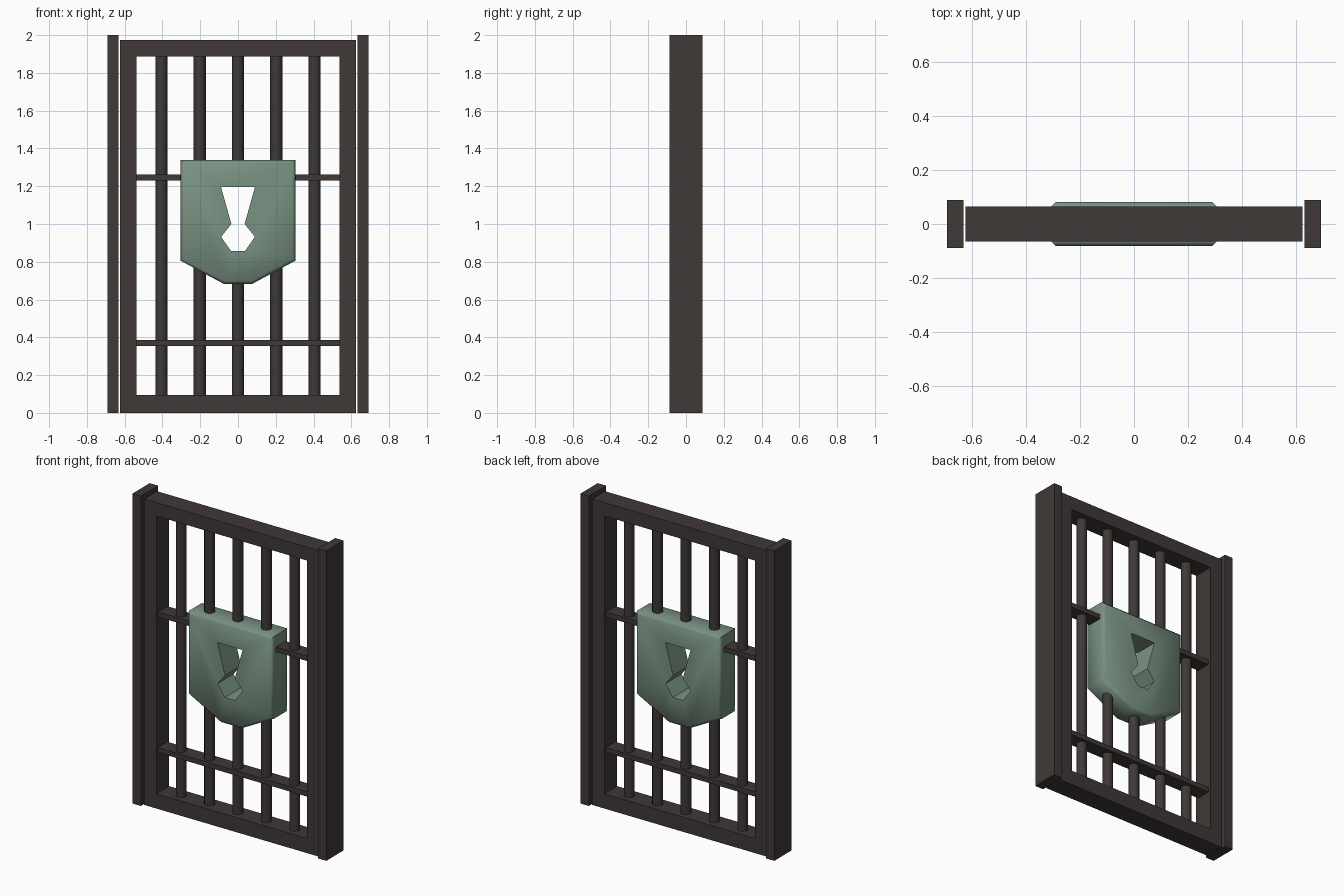
import bpy, bmesh, math

if "Cube" in bpy.data.objects:
    bpy.data.objects.remove(bpy.data.objects["Cube"])


def material(name, rgb):
    m = bpy.data.materials.new(name)
    m.diffuse_color = (*rgb, 1)
    m.use_nodes = True
    m.node_tree.nodes["Principled BSDF"].inputs["Base Color"].default_value = m.diffuse_color
    return m


IRON = material("dark_iron", (0.050, 0.040, 0.038))
GREEN = material("verdigris_green", (0.190, 0.285, 0.222))


def finish(name, bm, mat, smooth_angle=None):
    """Turn a bmesh into a named object, optionally smooth below an angle."""
    bmesh.ops.recalc_face_normals(bm, faces=bm.faces)
    me = bpy.data.meshes.new(name)
    bm.to_mesh(me)
    bm.free()
    me.materials.append(mat)
    ob = bpy.data.objects.new(name, me)
    bpy.context.collection.objects.link(ob)
    if smooth_angle:
        smooth(ob, smooth_angle)
    return ob


def smooth(ob, angle):
    bpy.ops.object.select_all(action='DESELECT')
    ob.select_set(True)
    bpy.context.view_layer.objects.active = ob
    bpy.ops.object.shade_smooth_by_angle(angle=math.radians(angle))


def box(name, x0, x1, d, z0, z1):
    bm = bmesh.new()
    bmesh.ops.create_cube(bm, size=1)
    for v in bm.verts:
        v.co = ((x0 + x1) / 2 + v.co.x * (x1 - x0), v.co.y * 2 * d,
                (z0 + z1) / 2 + v.co.z * (z1 - z0))
    return finish(name, bm, IRON)


def bar(name, x, z0, z1, r=0.032):
    bm = bmesh.new()
    bmesh.ops.create_cone(bm, cap_ends=True, segments=12, radius1=r, radius2=r, depth=z1 - z0)
    bmesh.ops.translate(bm, verts=bm.verts, vec=(x, 0, (z0 + z1) / 2))
    return finish(name, bm, IRON, 40)


def mirrored_prism(half, d):
    """Prism through y from the right half of a symmetric outline."""
    pts = half + [(-x, z) for x, z in reversed(half)]
    bm = bmesh.new()
    front = bm.faces.new([bm.verts.new((x, -d, z)) for x, z in pts])
    res = bmesh.ops.extrude_face_region(bm, geom=[front], use_keep_orig=True)
    back = [g for g in res["geom"] if isinstance(g, bmesh.types.BMVert)]
    bmesh.ops.translate(bm, verts=back, vec=(0, 2 * d, 0))
    return bm


# Side posts
for s, side in ((-1, "left"), (1, "right")):
    a, b = sorted((s * 0.632, s * 0.692))
    box(side + "_post", a, b, 0.088, 0, 2)

# Door frame: one rectangular ring
bm = bmesh.new()
rings = []
for w, z0, z1, y in ((0.625, 0, 1.975, -0.065), (0.537, 0.095, 1.888, -0.065),
                     (0.537, 0.095, 1.888, 0.065), (0.625, 0, 1.975, 0.065)):
    rings.append([bm.verts.new((x, y, z)) for x, z in ((-w, z0), (w, z0), (w, z1), (-w, z1))])
for k in range(4):
    p, q = rings[k], rings[(k + 1) % 4]
    for i in range(4):
        j = (i + 1) % 4
        bm.faces.new((p[i], p[j], q[j], q[i]))
finish("door_frame", bm, IRON)

# Upright bars; the middle one stops short of the keyhole
for i in (-2, -1, 1, 2):
    bar(f"upright_bar_{i + 3}", i * 0.2025, 0.09, 1.892)
bar("middle_bar_lower", 0, 0.09, 0.80)
bar("middle_bar_upper", 0, 1.25, 1.892)

# Cross bars
for name, z in (("lower_cross_bar", 0.371), ("upper_cross_bar", 1.246)):
    box(name, -0.539, 0.539, 0.048, z - 0.016, z + 0.016)

# Lock plate with chamfered rims
D = 0.082
bm = mirrored_prism([(0.305, 1.338), (0.305, 0.806), (0.075, 0.683)], D)
rim = [e for e in bm.edges if abs(e.verts[0].co.y - e.verts[1].co.y) < 1e-5]
bmesh.ops.bevel(bm, geom=rim, offset=0.016, segments=1, affect='EDGES')
plate = finish("lock_plate", bm, GREEN)

# Keyhole cut right through the plate
cutter = finish("keyhole_cutter", mirrored_prism(
    [(0.09, 1.197), (0.035, 1.0), (0.089, 0.932), (0.037, 0.857)], 0.2), GREEN)
cutter.hide_render = True
mod = plate.modifiers.new("keyhole", 'BOOLEAN')
mod.operation = 'DIFFERENCE'
mod.solver = 'EXACT'
mod.object = cutter
bpy.context.view_layer.update()
cut = bpy.data.meshes.new_from_object(plate.evaluated_get(bpy.context.evaluated_depsgraph_get()))
plate.modifiers.clear()
plate.data = cut
bpy.data.objects.remove(cutter)
smooth(plate, 50)
